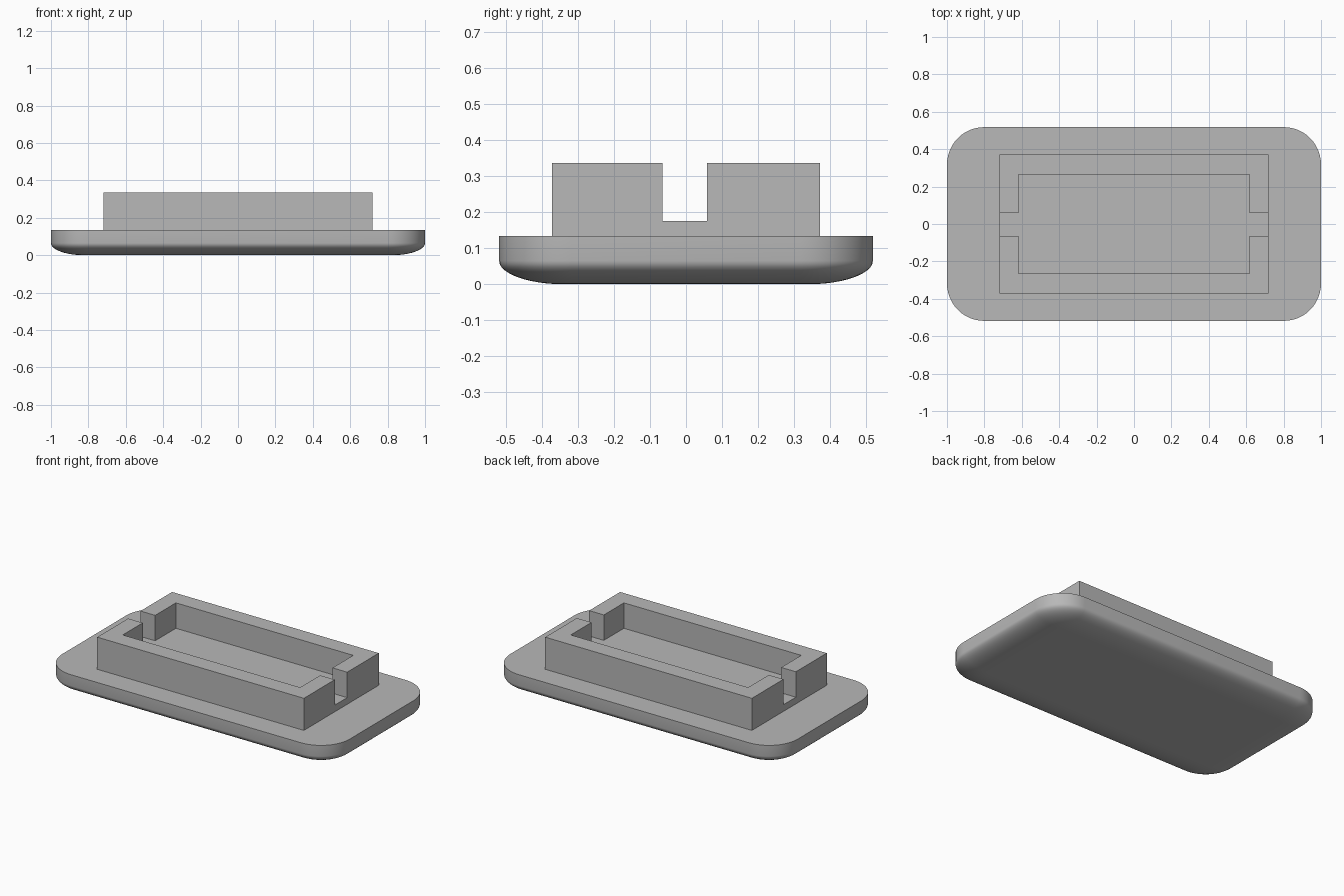
import bpy, bmesh, math

if "Cube" in bpy.data.objects:
    bpy.data.objects.remove(bpy.data.objects["Cube"], do_unlink=True)

grey = bpy.data.materials.new("plain grey")
grey.use_nodes = True
COLOR = (0.48, 0.48, 0.48, 1)
grey.diffuse_color = COLOR
grey.node_tree.nodes["Principled BSDF"].inputs["Base Color"].default_value = COLOR


def loft(name, rings):
    """Closed solid through stacked outlines of equal point count."""
    bm = bmesh.new()
    loops = [[bm.verts.new((x, y, z)) for x, y in pts] for pts, z in rings]
    n = len(loops[0])
    for a, b in zip(loops, loops[1:]):
        for i in range(n):
            j = (i + 1) % n
            bm.faces.new((a[i], a[j], b[j], b[i]))
    bm.faces.new(loops[0][::-1])
    bm.faces.new(loops[-1])
    bmesh.ops.recalc_face_normals(bm, faces=bm.faces[:])
    mesh = bpy.data.meshes.new(name)
    bm.to_mesh(mesh)
    bm.free()
    mesh.materials.append(grey)
    obj = bpy.data.objects.new(name, mesh)
    bpy.context.collection.objects.link(obj)
    return obj


def rounded_rect(hx, hy, r, steps=12):
    pts = []
    for q, (sx, sy) in enumerate([(1, 1), (-1, 1), (-1, -1), (1, -1)]):
        for k in range(steps + 1):
            a = math.pi / 2 * (q + k / steps)
            pts.append((sx * (hx - r) + r * math.cos(a),
                        sy * (hy - r) + r * math.sin(a)))
    return pts


def rect(x, y):
    return [(-x, -y), (x, -y), (x, y), (-x, y)]


# Base plate: rounded corners, straight rim, elliptical underside
HX, HY, R, TOP = 1.0, 0.518, 0.2, 0.134
BULGE_IN, BULGE_H, STEPS = 0.18, 0.065, 12
rings = []
for k in range(STEPS + 1):
    a = math.pi / 2 * k / STEPS
    inset = BULGE_IN * (1 - math.sin(a))
    z = BULGE_H * (1 - math.cos(a))
    rings.append((rounded_rect(HX - inset, HY - inset, R - inset), z))
rings.append((rounded_rect(HX, HY, R), TOP))
plate = loft("base_plate", rings)

# Raised tray on the plate
FLOOR, RIM = 0.176, 0.336
block = rect(0.719, 0.372)
tray = loft("tray", [(block, TOP - 0.01), (block, RIM)])

# Cutter: pocket with a notch through each end wall
px, py, nx, n0, n1 = 0.617, 0.264, 0.8, -0.065, 0.058
cross = [(-px, -py), (px, -py), (px, n0), (nx, n0), (nx, n1), (px, n1),
         (px, py), (-px, py), (-px, n1), (-nx, n1), (-nx, n0), (-px, n0)]
cutter = loft("pocket_cutter", [(cross, FLOOR), (cross, RIM + 0.1)])
cutter.hide_render = True

mod = tray.modifiers.new("pocket", "BOOLEAN")
mod.operation = "DIFFERENCE"
mod.solver = "EXACT"
mod.object = cutter
bpy.ops.object.select_all(action="DESELECT")
bpy.context.view_layer.objects.active = tray
tray.select_set(True)
bpy.ops.object.modifier_apply(modifier=mod.name)
bpy.data.objects.remove(cutter, do_unlink=True)

# Smooth the plate's rounded surfaces, keep its top edge sharp
bpy.ops.object.select_all(action="DESELECT")
bpy.context.view_layer.objects.active = plate
plate.select_set(True)
bpy.ops.object.shade_smooth_by_angle(angle=math.radians(35))
